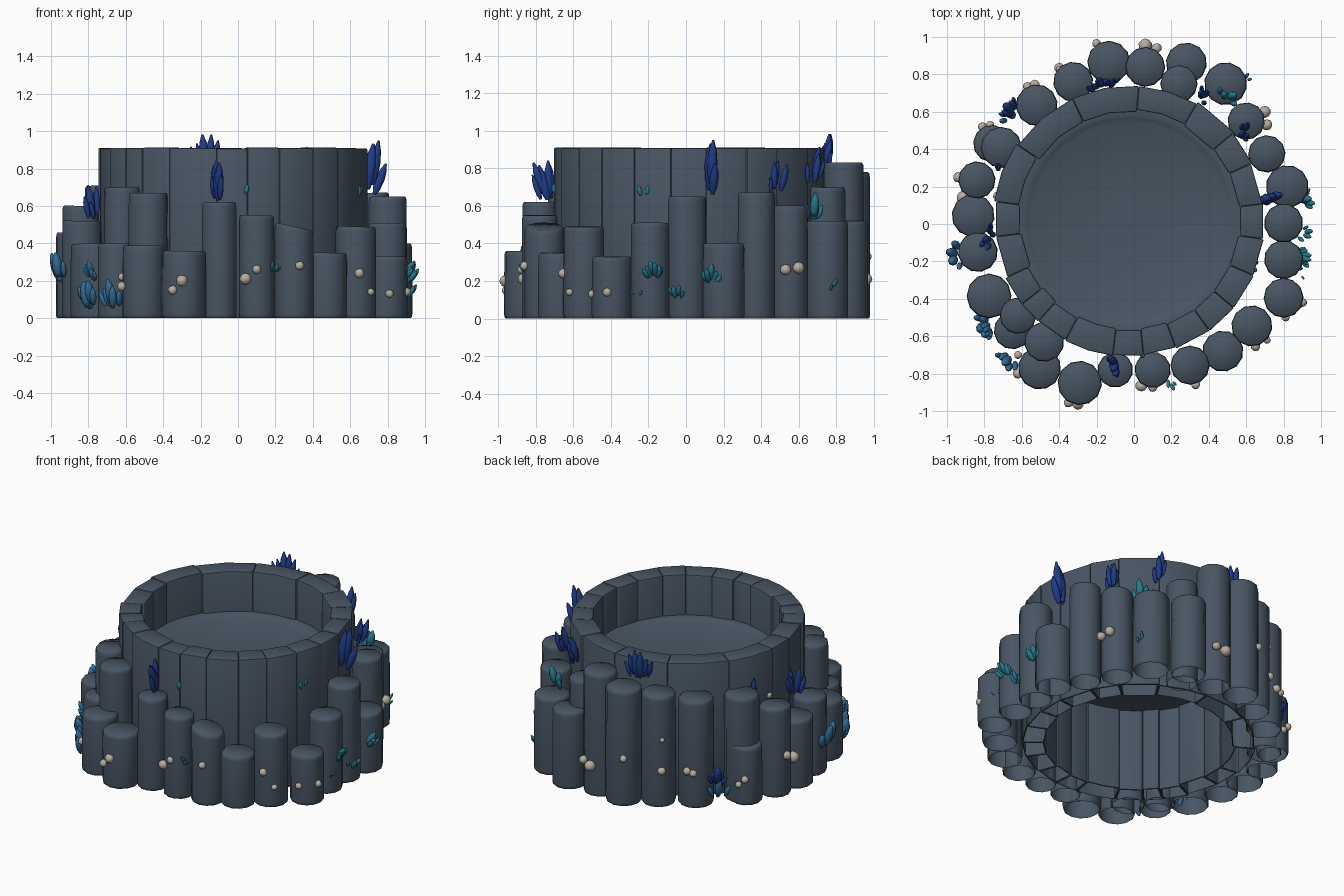
import bpy, bmesh, math, random
from mathutils import Vector, Matrix

if "Cube" in bpy.data.objects:
    bpy.data.objects.remove(bpy.data.objects["Cube"])

random.seed(4)
CX, CY = -0.025, 0.02          # centre of the stone ring


def material(name, rgb):
    m = bpy.data.materials.new(name)
    m.diffuse_color = (*rgb, 1)
    m.use_nodes = True
    m.node_tree.nodes["Principled BSDF"].inputs["Base Color"].default_value = m.diffuse_color
    return m


STONE = material("slate stone", (0.064, 0.091, 0.125))
NAVY = material("deep blue", (0.014, 0.046, 0.25))
BLUE = material("sea blue", (0.032, 0.15, 0.31))
TEAL = material("teal", (0.02, 0.19, 0.27))
SHELL = material("shell beige", (0.47, 0.42, 0.35))


def finish(bm, name, mat, angle=40):
    me = bpy.data.meshes.new(name)
    bm.to_mesh(me)
    bm.free()
    me.materials.append(mat)
    ob = bpy.data.objects.new(name, me)
    bpy.context.collection.objects.link(ob)
    bpy.ops.object.select_all(action='DESELECT')
    ob.select_set(True)
    bpy.context.view_layer.objects.active = ob
    bpy.ops.object.shade_smooth_by_angle(angle=math.radians(angle))
    return ob


def lathe(bm, profile, sides, mat=Matrix(), twist=0.0, bottom=True):
    """Stack of rings (r, z), capped on top and optionally below."""
    rings = []
    for r, z in profile:
        rings.append([bm.verts.new(mat @ Vector((r * math.cos(twist + math.tau * i / sides),
                                                 r * math.sin(twist + math.tau * i / sides), z)))
                      for i in range(sides)])
    for a, b in zip(rings, rings[1:]):
        for i in range(sides):
            j = (i + 1) % sides
            bm.faces.new((a[i], a[j], b[j], b[i]))
    if bottom:
        bm.faces.new(rings[0][::-1])
    bm.faces.new(rings[-1])


# ring of wall stones, uneven widths, open underneath
joints = [86, 115, 146, 172, 187, 205, 218, 228, 242, 263, 276, 290, 306, 320,
          336, 352, 367, 385, 400, 420, 446]
for k, (a0, a1) in enumerate(zip(joints, joints[1:])):
    bm = bmesh.new()
    ro = 0.724 + random.uniform(-0.008, 0.008)
    ri = 0.592 + random.uniform(-0.012, 0.008)
    n = max(1, round((a1 - a0) / 14))
    angs = [math.radians(a0 + (a1 - a0) * i / n) for i in range(n + 1)]
    outline = [(ro * math.cos(a), ro * math.sin(a)) for a in angs]
    outline += [(ri * math.cos(a), ri * math.sin(a)) for a in reversed(angs)]
    top = 0.91 + random.uniform(-0.003, 0.002)
    lo = [bm.verts.new((CX + x, CY + y, 0.0)) for x, y in outline]
    hi = [bm.verts.new((CX + x, CY + y, top)) for x, y in outline]
    bm.faces.new(lo[::-1])
    bm.faces.new(hi)
    m = len(lo)
    for i in range(m):
        j = (i + 1) % m
        bm.faces.new((lo[i], lo[j], hi[j], hi[i]))
    bm.normal_update()
    sharp = [e for e in bm.edges if e.calc_face_angle(0) > 0.6]
    bmesh.ops.bevel(bm, geom=sharp, offset=0.008, segments=2, profile=0.5, affect='EDGES')
    bm.normal_update()
    bmesh.ops.delete(bm, geom=[f for f in bm.faces if f.normal.z < -0.95], context='FACES')
    finish(bm, f"wall_stone_{k}", STONE)

# shallow dished basin floor
bm = bmesh.new()
lathe(bm, [(0.60, 0.565), (0.60, 0.635), (0.565, 0.635), (0.545, 0.627), (0.525, 0.617), (0.10, 0.612)],
      48, Matrix.Translation((CX, CY, 0)))
finish(bm, "basin_floor", STONE)

# outer columns, open underneath: x, y, radius, height
columns = [
    (.28, .86, .11, .52), (.49, .75, .115, .52), (.60, .55, .10, .60), (.71, .375, .10, .67),
    (.82, .20, .115, .40), (.80, .005, .105, .65), (.80, -.19, .105, .51), (.80, -.395, .107, .33),
    (.63, -.545, .11, .49), (.475, -.68, .11, .35), (.30, -.755, .105, .49), (.10, -.78, .097, .55),
    (-.10, -.78, .095, .62), (-.29, -.85, .119, .36), (-.505, -.77, .115, .39), (-.48, -.63, .107, .67),
    (-.65, -.57, .10, .40), (-.62, -.49, .098, .70), (-.775, -.385, .12, .40), (-.835, -.15, .107, .52),
    (-.86, .045, .115, .46), (-.84, .235, .10, .60), (-.76, .43, .10, .39), (-.71, .41, .11, .71),
    (-.52, .635, .112, .72), (-.325, .76, .107, .75), (-.135, .865, .115, .78), (.06, .84, .107, .83),
    (.24, .75, .10, .70)]
for k, (x, y, r, h) in enumerate(columns):
    bm = bmesh.new()
    prof = [(r * .93, 0), (r * .98, .006), (r, .02), (r, h * .5), (r * .99, h - .025),
            (r * .965, h - .008), (r * .90, h)]
    lathe(bm, prof, 12, Matrix.Translation((x, y, 0)), random.random(), bottom=False)
    tilt = 0.22 if k == 10 else random.uniform(-.03, .03)      # one leaning top
    for v in bm.verts:
        if v.co.z > h * .8:
            v.co.z -= tilt * (v.co.x - x)
    finish(bm, f"column_{k}", STONE, 60)


def cluster(name, mat, x, y, z, length, n=5, up=1.0, width=0.2, spread=.2, radial=.0):
    """Fan of leaf-shaped crystals; the fan runs sideways, or outward when radial is set."""
    bm = bmesh.new()
    out = Vector((x, y, 0)).normalized()
    side = Vector((-out.y, out.x, 0))
    for i in range(n):
        t = (i / (n - 1) - .5) * 2 if n > 1 else 0
        L = length * (1 - .4 * abs(t)) * random.uniform(.85, 1.05)
        fan = side * t * spread + out * t * radial
        d = (Vector((0, 0, up)) + out * (1.1 - up + random.uniform(0, .22)) + fan).normalized()
        base = Vector((x, y, z)) + fan * length * .8 + out * random.uniform(-.02, .02)
        base.z += random.uniform(0, .2) * length
        M = Matrix.Translation(base) @ d.to_track_quat('Z', 'Y').to_matrix().to_4x4()
        w = L * width * random.uniform(.7, .9)
        lathe(bm, [(w * .4, 0), (w * .85, L * .2), (w, L * .5), (w * .78, L * .76), (w * .2, L)], 8, M)
    finish(bm, name, mat, 70)


# tall crystals between the columns and the wall: x, y, z, length, count, sideways fan, outward fan
for k, (x, y, z, L, n, s, r) in enumerate([
        (-.11, -.745, .63, .23, 6, .10, .14), (.69, .13, .66, .28, 4, .02, .15),
        (.58, .48, .66, .18, 5, .18, .12), (.37, .69, .72, .19, 4, .12, .12),
        (-.16, .735, .79, .20, 6, .34, .05), (-.71, .30, .62, .13, 3, .1, .1),
        (-.77, -.07, .53, .18, 6, .28, .15)]):
    cluster(f"tall_crystals_{k}", NAVY, x, y, z, L, n, 1.05, .16, s, r)

# coral tufts on the outer faces: material, x, y, z, length, count, upward lean
for k, (mat, x, y, z, L, n, up) in enumerate([
        (NAVY, -.65, .60, .13, .13, 5, .8), (BLUE, -.65, .58, .03, .16, 3, .95),
        (BLUE, -.945, -.17, .19, .17, 4, 1.0), (BLUE, -.79, -.54, .05, .16, 5, .95),
        (BLUE, -.67, -.72, .05, .15, 5, .9), (BLUE, -.77, -.55, .20, .10, 5, .8),
        (TEAL, .90, .13, .18, .11, 5, .7), (TEAL, .90, -.05, .11, .09, 4, .7),
        (TEAL, .89, -.17, .21, .11, 6, .7), (TEAL, .885, -.26, .12, .06, 2, .7),
        (TEAL, .585, .77, .15, .07, 3, .7), (TEAL, .19, -.84, .24, .07, 4, .7),
        (TEAL, .50, .68, .52, .15, 4, 1.0)]):
    cluster(f"coral_tuft_{k}", mat, x, y, z, L, n, up, .24, .32)

# small teal tips half sunk into the wall: angle, height
for k, (a, z) in enumerate([(274, .65), (309, .54), (340, .64), (322, .47), (350, .67), (225, .61)]):
    a = math.radians(a)
    cluster(f"wall_tip_{k}", TEAL, CX + .71 * math.cos(a), CY + .71 * math.sin(a), z, .10, 2, 1.05, .3)

# barnacles: x, y, z, radius
shells = [(-.30, -.96, .20, .032), (-.35, -.955, .15, .026), (.04, -.865, .21, .032), (.10, -.875, .26, .024),
          (.33, -.86, .28, .024), (.65, -.655, .24, .026), (.71, -.62, .14, .02), (.81, -.50, .13, .022),
          (.90, -.42, .14, .024), (-.62, -.80, .17, .027), (-.62, -.70, .22, .022), (-.94, .25, .28, .028),
          (-.40, .835, .25, .027), (-.53, .745, .25, .027), (-.57, .735, .24, .024), (.06, .955, .21, .036),
          (.12, .94, .23, .028), (.70, .60, .27, .032), (.71, .53, .26, .03), (-.20, .965, .33, .024),
          (-.81, .52, .18, .024), (-.77, .53, .14, .022), (-.40, .83, .46, .016), (-.91, .14, .22, .04),
          (-.73, .15, .60, .024)]
for k, (x, y, z, r) in enumerate(shells):
    bm = bmesh.new()
    bmesh.ops.create_icosphere(bm, subdivisions=2, radius=r)
    for v in bm.verts:
        v.co *= random.uniform(.93, 1.05)
    bmesh.ops.translate(bm, verts=bm.verts[:], vec=(x, y, z))
    finish(bm, f"barnacle_{k}", SHELL, 60)
